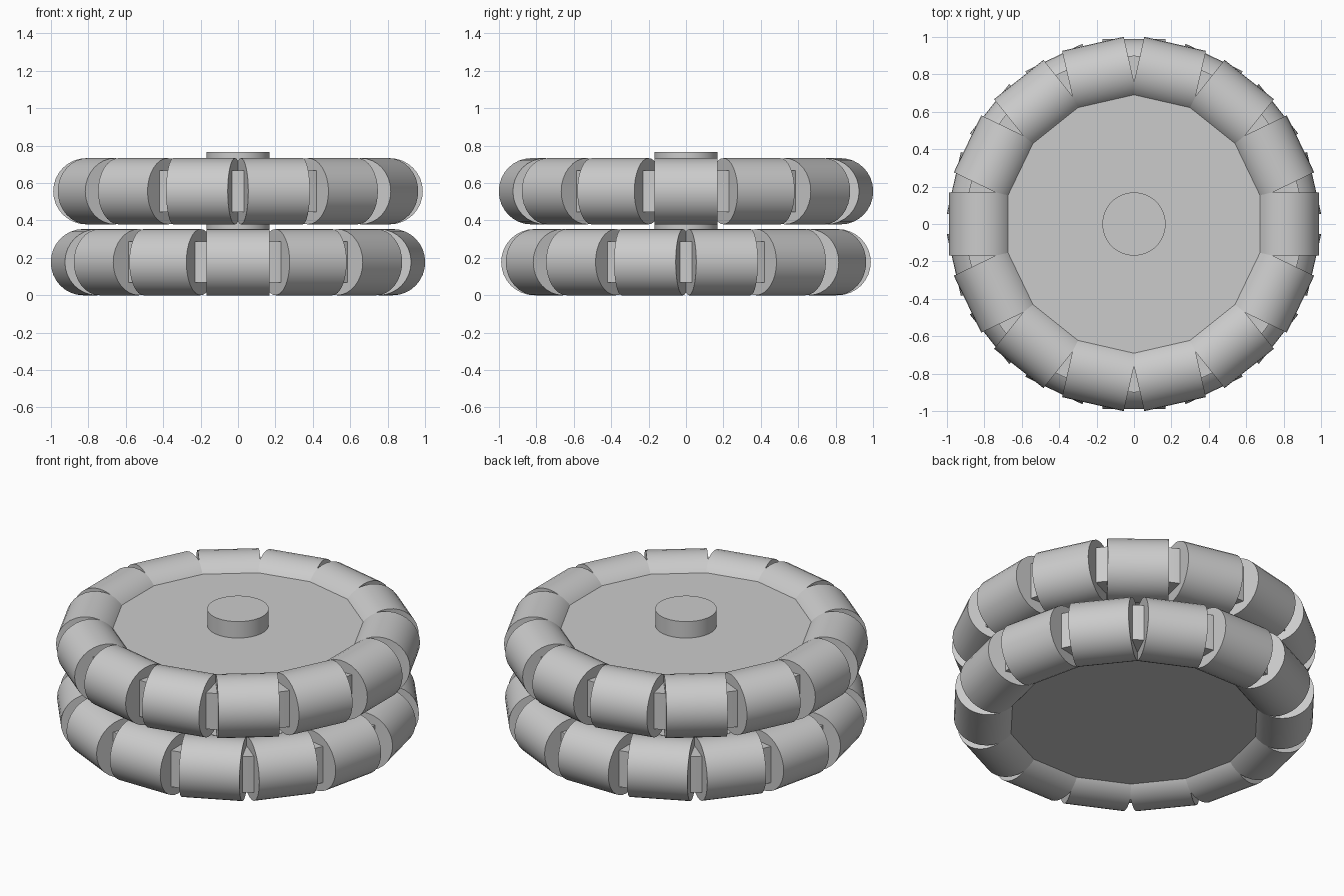
import bpy
from math import pi, radians, cos, sin

cube = bpy.data.objects.get("Cube")
if cube:
    bpy.data.objects.remove(cube, do_unlink=True)

COUNT = 14            # rollers per wheel
STEP = 2 * pi / COUNT
RADIUS = 0.177        # roller radius
REACH = 0.811         # wheel axis to roller axis
LENGTH = 0.338
LOW_Z, HIGH_Z = RADIUS, 0.556

grey = bpy.data.materials.new("plain_grey")
grey.use_nodes = True
colour = (0.6, 0.6, 0.6, 1)
grey.diffuse_color = colour
grey.node_tree.nodes["Principled BSDF"].inputs["Base Color"].default_value = colour


def cylinder(name, radius, depth, location, rotation=(0, 0, 0), sides=64):
    bpy.ops.mesh.primitive_cylinder_add(vertices=sides, radius=radius, depth=depth,
                                        location=location, rotation=rotation)
    obj = bpy.context.object
    obj.name = name
    obj.data.materials.append(grey)
    bpy.ops.object.shade_smooth_by_angle(angle=radians(30))
    return obj


def wheel(name, z, start):
    # Flat disc that carries the rollers
    cylinder(name + "_disc", 0.9, 0.22, (0, 0, z))
    # Ring of rollers lying along the tangent
    for i in range(COUNT):
        a = start + i * STEP
        cylinder(f"{name}_roller_{i + 1}", RADIUS, LENGTH,
                 (REACH * cos(a), REACH * sin(a), z), (pi / 2, 0, a), 32)


# Two wheels, staggered by half a roller
wheel("lower_wheel", LOW_Z, STEP / 2)
wheel("upper_wheel", HIGH_Z, 0)

# Axle joining the wheels and standing above the upper disc
bottom, top = LOW_Z, 0.766
cylinder("axle", 0.169, top - bottom, (0, 0, (top + bottom) / 2))
